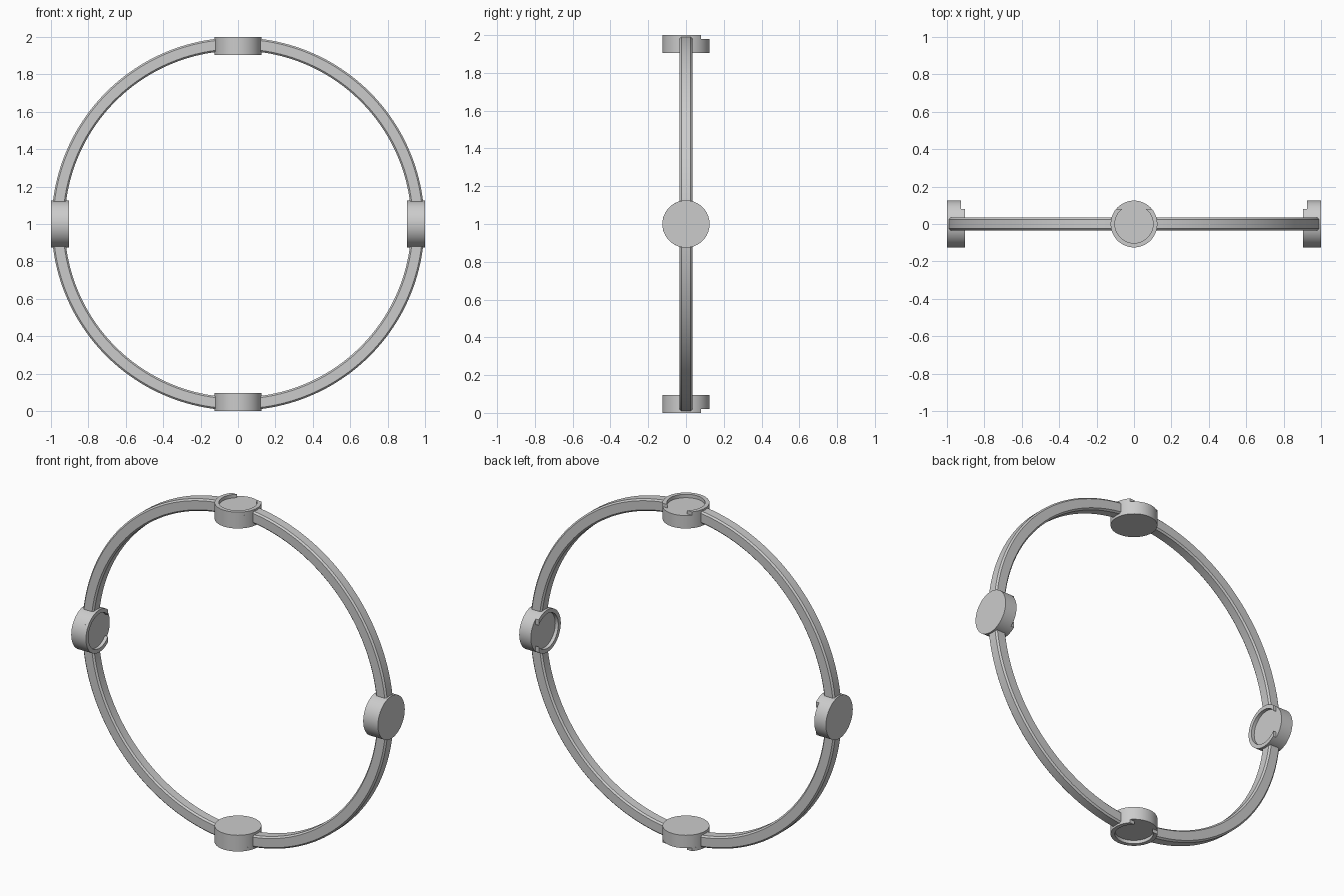
import bpy
import bmesh
from math import radians, asin, pi, sin, cos
from mathutils import Matrix

cube = bpy.data.objects.get("Cube")
if cube:
    bpy.data.objects.remove(cube, do_unlink=True)

grey = bpy.data.materials.new("plain_grey")
grey.use_nodes = True
grey.diffuse_color = (0.6, 0.6, 0.6, 1)
grey.node_tree.nodes["Principled BSDF"].inputs["Base Color"].default_value = (0.6, 0.6, 0.6, 1)


def finish(name, bm, matrix=Matrix()):
    bmesh.ops.recalc_face_normals(bm, faces=bm.faces)
    mesh = bpy.data.meshes.new(name)
    bm.to_mesh(mesh)
    bm.free()
    mesh.materials.append(grey)
    obj = bpy.data.objects.new(name, mesh)
    bpy.context.collection.objects.link(obj)
    obj.matrix_world = matrix
    bpy.ops.object.select_all(action="DESELECT")
    obj.select_set(True)
    bpy.context.view_layer.objects.active = obj
    bpy.ops.object.shade_smooth_by_angle(angle=radians(30))
    return obj


def loft(bm, sections):
    """Join matching closed cross-sections and cap both ends."""
    rows = [[bm.verts.new(p) for p in s] for s in sections]
    n = len(rows[0])
    for a, b in zip(rows, rows[1:]):
        for i in range(n):
            j = (i + 1) % n
            bm.faces.new((a[i], a[j], b[j], b[i]))
    bm.faces.new(rows[0])
    bm.faces.new(rows[-1])


# Ring: four chamfered arcs that end inside the discs
R_IN, R_OUT, HALF, CH = 0.927, 0.997, 0.034, 0.009
profile = [(R_IN + CH, -HALF), (R_OUT - CH, -HALF), (R_OUT, -HALF + CH), (R_OUT, HALF - CH),
           (R_OUT - CH, HALF), (R_IN + CH, HALF), (R_IN, HALF - CH), (R_IN, -HALF + CH)]
STEPS = 40
GAP = radians(6.8)
for k, name in enumerate(("upper_left", "upper_right", "lower_right", "lower_left")):
    bm = bmesh.new()
    sections = []
    for s in range(STEPS + 1):
        a = k * pi / 2 + GAP + (pi / 2 - 2 * GAP) * s / STEPS
        sections.append([(r * cos(a), y, 1 + r * sin(a)) for r, y in profile])
    loft(bm, sections)
    finish("ring_arc_" + name, bm)

# Discs: flat plate with a raised rim that is cut open towards the back
RAD, SEAT_RAD, BASE, TALL, CUT = 0.125, 0.102, 0.076, 0.096, 0.08


def disc(name, matrix):
    bm = bmesh.new()
    bmesh.ops.create_cone(bm, cap_ends=True, segments=64, radius1=RAD, radius2=RAD,
                          depth=BASE, matrix=Matrix.Translation((0, 0, BASE / 2)))
    sections = []
    for s in range(49):
        t = s / 48
        points = []
        for r, z in ((RAD, BASE), (RAD, TALL), (SEAT_RAD, TALL), (SEAT_RAD, BASE)):
            edge = asin(CUT / r)
            a = pi - edge + (pi + 2 * edge) * t
            points.append((r * cos(a), r * sin(a), z))
        sections.append(points)
    loft(bm, sections)
    finish(name, bm, matrix)


def place(x, z, turn):
    return Matrix.Translation((x, 0, z)) @ Matrix.Rotation(radians(turn), 4, "Y")


disc("top_disc", place(0, 2 - TALL, 0))
disc("bottom_disc", place(0, TALL, 180))
disc("right_disc", place(-1, 1, 90))
disc("left_disc", place(1, 1, -90))
